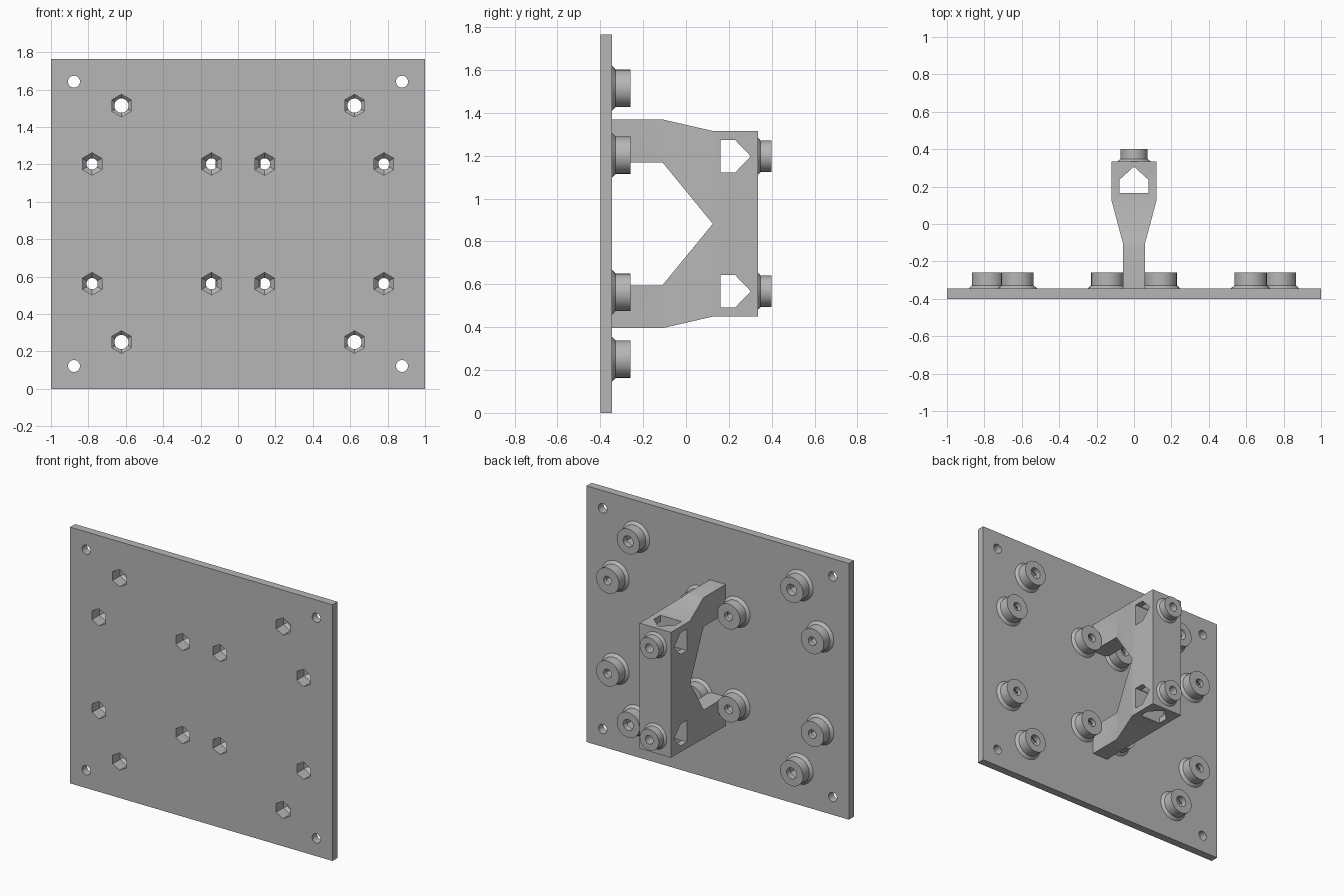
import bpy, bmesh
from math import sin, cos, tau
from mathutils import Vector

if "Cube" in bpy.data.objects:
    bpy.data.objects.remove(bpy.data.objects["Cube"])

grey = bpy.data.materials.new("plain grey")
grey.use_nodes = True
colour = (0.47, 0.47, 0.47, 1)
grey.diffuse_color = colour
grey.node_tree.nodes["Principled BSDF"].inputs["Base Color"].default_value = colour


def loft(bm, rings):
    """Skin a closed solid through equal-length rings of points."""
    loops = [[bm.verts.new(p) for p in ring] for ring in rings]
    n = len(loops[0])
    for a, b in zip(loops, loops[1:]):
        for i in range(n):
            j = (i + 1) % n
            bm.faces.new((a[i], a[j], b[j], b[i]))
    bm.faces.new(loops[0])
    bm.faces.new(loops[-1])


def turned(bm, x, z, sections, sides=32):
    """Turned solid along y from (y, radius) sections, one corner pointing up."""
    loft(bm, [[(x + r * sin(tau * i / sides), y, z + r * cos(tau * i / sides))
               for i in range(sides)] for y, r in sections])


def make(name, bm):
    bmesh.ops.recalc_face_normals(bm, faces=bm.faces)
    mesh = bpy.data.meshes.new(name)
    bm.to_mesh(mesh)
    bm.free()
    mesh.materials.append(grey)
    obj = bpy.data.objects.new(name, mesh)
    bpy.context.collection.objects.link(obj)
    return obj


def combine(obj, tool, operation):
    """Apply a boolean and discard the tool."""
    mod = obj.modifiers.new(operation, "BOOLEAN")
    mod.operation, mod.object, mod.solver = operation, tool, "EXACT"
    bpy.context.view_layer.objects.active = obj
    bpy.ops.object.modifier_apply(modifier=mod.name)
    bpy.data.objects.remove(tool)


def prism(name, points, lo, hi, axis):
    """Extrude a (y, z) outline along x, or an (x, y) outline along z."""
    bm = bmesh.new()
    loft(bm, [[(d, *p) if axis == "x" else (*p, d) for p in points]
              for d in (lo, hi)])
    return make(name, bm)


def finish(obj):
    bpy.ops.object.select_all(action="DESELECT")
    obj.select_set(True)
    bpy.context.view_layer.objects.active = obj
    bpy.ops.object.shade_smooth_by_angle(angle=0.5)


MID = 0.8825
BACK = -0.345          # back face of the plate

# Mounting plate
plate = prism("mounting_plate", [(-0.4, 0), (BACK, 0), (BACK, 1.765), (-0.4, 1.765)],
              -1, 1, "x")

# Standoffs with flared feet, nut pockets and bores
bosses, pockets, bores = bmesh.new(), bmesh.new(), bmesh.new()
for px, pz, bore in ((0.623, 0.632, 0.038), (0.78, 0.32, 0.03), (0.142, 0.32, 0.03)):
    for x in (-px, px):
        for z in (MID - pz, MID + pz):
            turned(bosses, x, z, [(-0.37, 0.105), (BACK, 0.105),
                                  (-0.328, 0.087), (-0.26, 0.087)])
            turned(pockets, x, z, [(-0.45, 0.06), (-0.32, 0.06), (-0.29, 0.03)], 6)
            turned(bores, x, z, [(-0.46, bore), (-0.2, bore)])

# Corner screw holes
for x in (-0.877, 0.877):
    for z in (MID - 0.76, MID + 0.76):
        turned(bores, x, z, [(-0.46, 0.032), (-0.2, 0.032)])

combine(plate, make("standoffs", bosses), "UNION")
combine(plate, make("nut_pockets", pockets), "DIFFERENCE")
combine(plate, make("bores", bores), "DIFFERENCE")
finish(plate)

# Forked arm: side outline trimmed by the flared outline seen from above
upper = [(BACK - 0.005, 0.287), (-0.11, 0.287), (0.125, 0), ]
outer = [(0.335, 0.432), (0.13, 0.432), (-0.11, 0.487), (BACK - 0.005, 0.487)]
half = outer + upper
side = [(y, MID + z) for y, z in half]
side += [(y, MID - z) for y, z in reversed(half) if z]
arm = prism("forked_arm", side, -0.3, 0.3, "x")
flare = [(0.06, -0.5), (0.06, -0.1), (0.12, 0.125), (0.12, 0.5)]
flare += [(-x, y) for x, y in reversed(flare)]
combine(arm, prism("flare", flare, -0.2, 2, "z"), "INTERSECT")

# Bosses on the end of the arm
ends, end_bores = bmesh.new(), bmesh.new()
for z in (MID - 0.315, MID + 0.315):
    turned(ends, 0, z, [(0.315, 0.088), (0.335, 0.088), (0.348, 0.073), (0.4, 0.073)])
    turned(end_bores, 0, z, [(0.22, 0.03), (0.5, 0.03)])
combine(arm, make("end_bosses", ends), "UNION")
combine(arm, make("end_bores", end_bores), "DIFFERENCE")

# Pointed windows: two across the arm and one along its height
window = [(0.16, -0.075), (0.23, -0.075), (0.302, 0), (0.23, 0.075), (0.16, 0.075)]
for dz in (-0.315, 0.315):
    outline = [(y, MID + dz + w) for y, w in window]
    combine(arm, prism("side_window", outline, -0.4, 0.4, "x"), "DIFFERENCE")
shaft = [(w * 1.05, y + 0.005) for y, w in window]
combine(arm, prism("shaft", shaft, -0.3, 2.1, "z"), "DIFFERENCE")
finish(arm)
